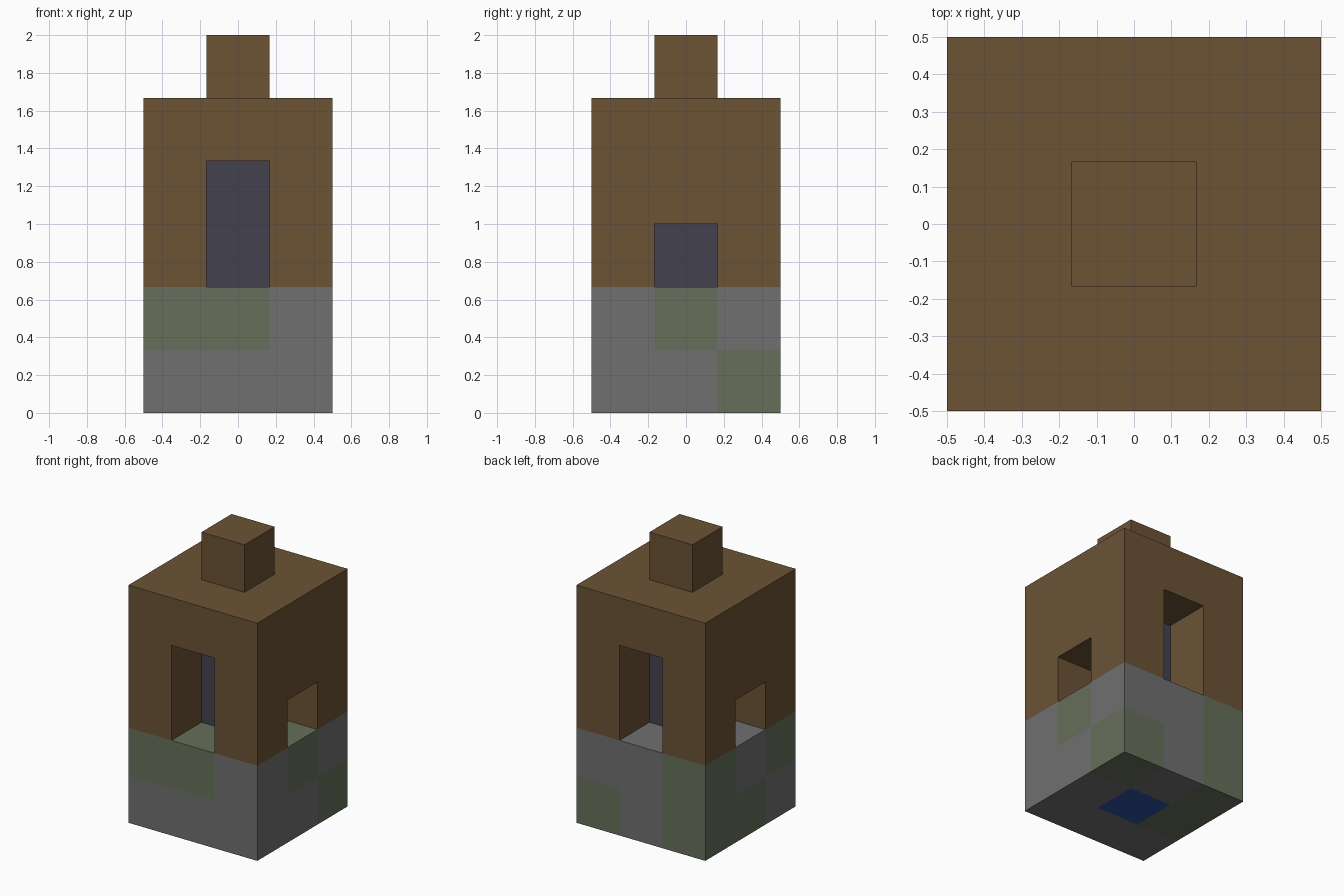
import bpy, bmesh
from mathutils import Vector

if "Cube" in bpy.data.objects:
    bpy.data.objects.remove(bpy.data.objects["Cube"], do_unlink=True)

CELL = 1 / 3


def srgb(*rgb):
    return tuple((c / 255 / 12.92) if c < 11 else ((c / 255 + 0.055) / 1.055) ** 2.4 for c in rgb) + (1,)


def material(name, colour):
    mat = bpy.data.materials.new(name)
    mat.use_nodes = True
    mat.diffuse_color = colour
    bsdf = mat.node_tree.nodes["Principled BSDF"]
    bsdf.inputs["Base Color"].default_value = colour
    bsdf.inputs["Roughness"].default_value = 0.9
    return mat


# G grey stone, M mossy stone, B blue stone, W wood, D dark core
MATS = {
    "G": material("grey_stone", srgb(112, 112, 112)),
    "M": material("mossy_stone", srgb(102, 111, 90)),
    "B": material("blue_stone", srgb(48, 84, 160)),
    "W": material("brown_wood", srgb(107, 83, 53)),
    "D": material("dark_core", srgb(67, 65, 78)),
}

# Floor plans from the ground up, each listed from back row to front row
LAYERS = [
    ("MGM", "MBG", "GGG"),
    ("MGG", "GGM", "MMG"),
    ("W W", " D ", "W W"),
    ("W W", "WDW", "W W"),
    ("WWW", "WWW", "WWW"),
    ("   ", " W ", "   "),
]
blocks = {(i, 2 - r, k): key
          for k, plan in enumerate(LAYERS)
          for r, row in enumerate(plan)
          for i, key in enumerate(row) if key != " "}


def build_part(name, keys, levels):
    """Join the chosen blocks into one mesh, keeping only their open sides."""
    bm = bmesh.new()
    for cell, key in blocks.items():
        if key not in keys or cell[2] not in levels:
            continue
        centre = Vector((cell[0] - 1, cell[1] - 1, cell[2] + 0.5)) * CELL
        for axis in range(3):
            for sign in (-1, 1):
                n = Vector((0, 0, 0))
                n[axis] = sign
                if tuple(int(c + d) for c, d in zip(cell, n)) in blocks:
                    continue
                u = Vector((0, 0, 0))
                u[(axis + 1) % 3] = 1
                v = n.cross(u)
                corners = (-u - v, u - v, u + v, v - u)
                face = bm.faces.new([bm.verts.new(centre + (n + c) * CELL / 2) for c in corners])
                face.material_index = keys.index(key)
    bmesh.ops.remove_doubles(bm, verts=bm.verts, dist=0.001)
    # Merge neighbouring flat faces of the same colour
    bmesh.ops.dissolve_limit(bm, angle_limit=0.01, verts=bm.verts, edges=bm.edges, delimit={"MATERIAL"})
    mesh = bpy.data.meshes.new(name)
    bm.to_mesh(mesh)
    bm.free()
    for key in keys:
        mesh.materials.append(MATS[key])
    bpy.context.collection.objects.link(bpy.data.objects.new(name, mesh))


build_part("stone_foundation", "GMB", (0, 1))
build_part("inner_core", "D", (2, 3))
build_part("wooden_walls_and_roof", "W", (2, 3, 4))
build_part("roof_cap", "W", (5,))
